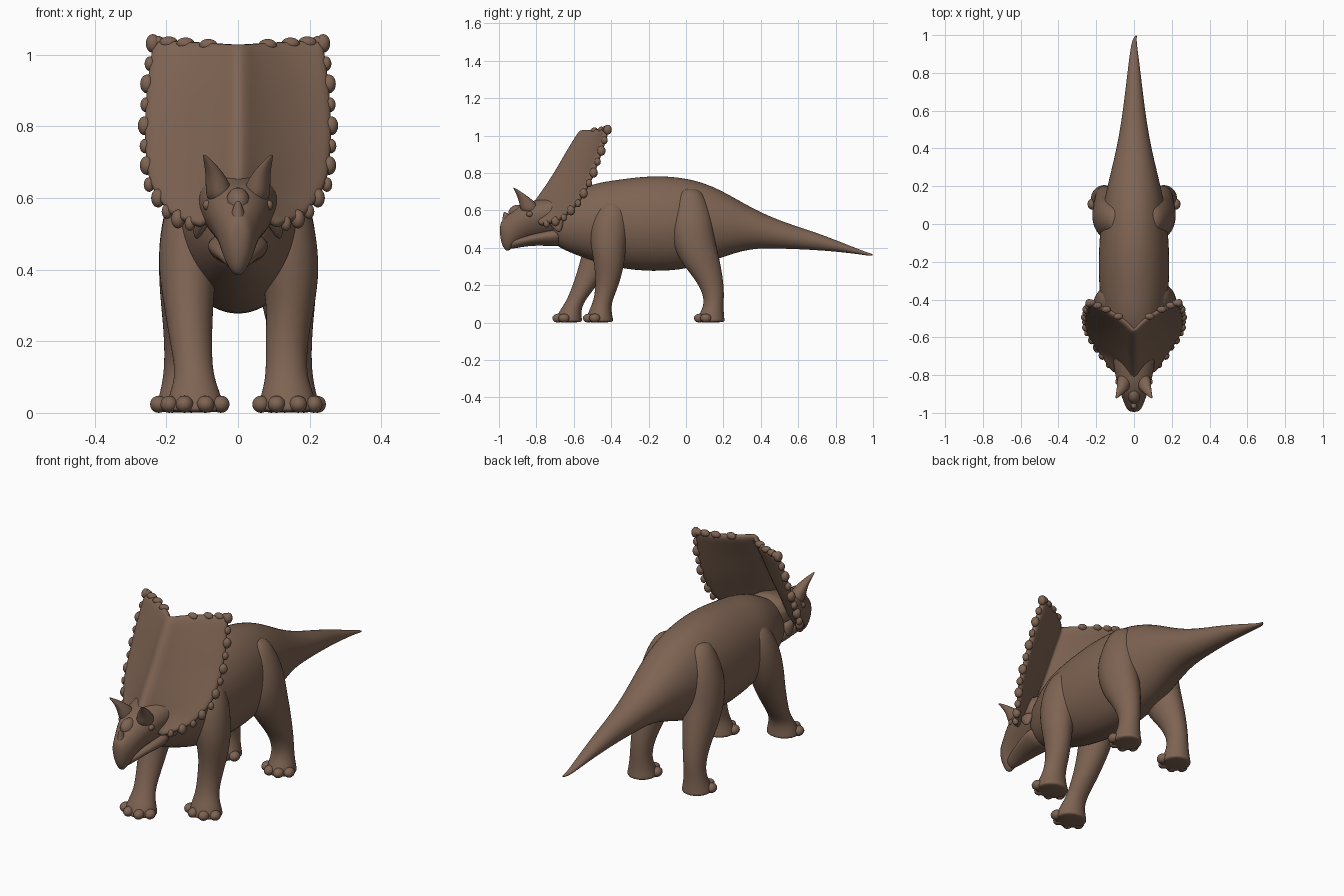
import bpy, bmesh, math
from mathutils import Vector, Matrix

cube = bpy.data.objects.get("Cube")
if cube:
    bpy.data.objects.remove(cube, do_unlink=True)

SKIN = (0.21, 0.127, 0.086, 1.0)
skin = bpy.data.materials.new("brown skin")
skin.use_nodes = True
skin.diffuse_color = SKIN
bsdf = next(n for n in skin.node_tree.nodes if n.type == 'BSDF_PRINCIPLED')
bsdf.inputs["Base Color"].default_value = SKIN
bsdf.inputs["Roughness"].default_value = 0.8


def finish(name, bm, subdivide=0, thickness=0):
    """Turn a bmesh into a smooth skin-coloured object."""
    bmesh.ops.recalc_face_normals(bm, faces=bm.faces)
    mesh = bpy.data.meshes.new(name)
    bm.to_mesh(mesh)
    bm.free()
    mesh.materials.append(skin)
    mesh.shade_smooth()
    obj = bpy.data.objects.new(name, mesh)
    bpy.context.collection.objects.link(obj)
    if thickness:
        mod = obj.modifiers.new("thickness", 'SOLIDIFY')
        mod.thickness, mod.offset = thickness, 0
    if subdivide:
        mod = obj.modifiers.new("smooth", 'SUBSURF')
        mod.levels = mod.render_levels = subdivide
    return obj


def loft(name, sections, upright, side=1, taper=0.0, n=16):
    """Skin elliptical rings (x, y, z, half width, half depth)."""
    bm = bmesh.new()
    rings = []
    for x, y, z, a, b in sections:
        ring = []
        for i in range(n):
            t = math.tau * i / n
            u, v = math.cos(t) * a, math.sin(t) * b
            u *= 1 + taper * math.sin(t)
            offset = (u, v, 0) if upright else (u, 0, v)
            p = Vector((x, y, z)) + Vector(offset)
            ring.append(bm.verts.new((p.x * side, p.y, p.z)))
        rings.append(ring)
    for r, s in zip(rings, rings[1:]):
        for i in range(n):
            j = (i + 1) % n
            bm.faces.new((r[i], r[j], s[j], s[i]))
    bm.faces.new(rings[0])
    bm.faces.new(rings[-1])
    return finish(name, bm, 2)


def profile(rows):
    """Convert (y, top, bottom, half width) into ring sections."""
    return [(0, y, (t + b) / 2, w, (t - b) / 2) for y, t, b, w in rows]


def blobs(name, items):
    """Group of ellipsoids given as (centre, radii)."""
    bm = bmesh.new()
    for centre, radii in items:
        m = Matrix.Translation(centre) @ Matrix.Diagonal((*radii, 1))
        bmesh.ops.create_uvsphere(bm, u_segments=14, v_segments=10, radius=1, matrix=m)
    return finish(name, bm)


def along(points, t):
    """Point at fraction t of a polyline."""
    f = min(max(t, 0), 0.9999) * (len(points) - 1)
    i = int(f)
    return Vector(points[i]).lerp(Vector(points[i + 1]), f - i)


# Trunk, neck and tail
body = profile([
    (-.74, .61, .43, .07), (-.62, .69, .37, .125), (-.5, .75, .325, .17),
    (-.36, .77, .285, .188), (-.18, .795, .265, .194), (.02, .78, .28, .18),
    (.18, .72, .34, .15), (.34, .62, .397, .108), (.5, .545, .395, .074),
    (.7, .483, .388, .047), (.88, .41, .372, .026), (.97, .375, .358, .012)])
body.append((.012, 1.0, .362, .005, .005))
loft("body_and_tail", body, False)

# Head: wedge-shaped skull with hooked beak, and lower jaw
loft("skull", profile([
    (-.995, .52, .47, .015), (-.985, .55, .41, .035), (-.955, .575, .37, .05),
    (-.925, .605, .405, .06), (-.88, .635, .435, .078), (-.82, .655, .45, .095),
    (-.73, .67, .46, .112), (-.62, .7, .46, .11)]), False, taper=.25)
loft("lower_jaw", profile([
    (-.95, .44, .395, .02), (-.92, .45, .395, .04), (-.85, .47, .41, .06),
    (-.75, .5, .412, .085), (-.65, .52, .40, .09)]), False, taper=.2)
loft("nose_horn", [(0, -.95, .52, .03, .038), (0, -.957, .56, .018, .024),
                   (0, -.965, .585, .010, .012), (0, -.97, .592, .004, .004)], True)
blobs("nose_bridge", [((0, -.9, .585), (.035, .05, .045))])

# Neck frill: a V-shaped shield folded along its midline
MID = [(0, -.88, .58), (0, -.8, .64), (0, -.75, .71), (0, -.69, .8),
       (0, -.62, .92), (0, -.55, 1.03)]
EDGE = [(.11, -.78, .52), (.19, -.665, .55), (.25, -.575, .64),
        (.262, -.505, .77), (.255, -.455, .91), (.236, -.415, 1.045)]
ROWS, COLS = 14, 20
bm = bmesh.new()
grid = []
for r in range(ROWS + 1):
    m, e = along(MID, r / ROWS), along(EDGE, r / ROWS)
    line = []
    for c in range(COLS + 1):
        u = 2 * c / COLS - 1
        p = m.lerp(e, abs(u))
        p.y += .018 * math.sin(math.pi * abs(u)) - .014 * max(0, 1 - abs(u) * 8)
        line.append(bm.verts.new((math.copysign(p.x, u), p.y, p.z)))
    grid.append(line)
for a, b in zip(grid, grid[1:]):
    for c in range(COLS):
        bm.faces.new((a[c], a[c + 1], b[c + 1], b[c]))
finish("neck_frill", bm, 1, .028)

# Scalloped knobs around the frill
knobs = []
for s in (-1, 1):
    for k in range(12):
        p = along(EDGE, .06 + .92 * k / 11)
        size = .85 + .25 * (k % 2)
        knobs.append(((p.x * s, p.y, p.z), (.018 * size, .02 * size, .024 * size)))
    for u in (.35, .62, .82, .97):
        p = Vector(MID[-1]).lerp(Vector(EDGE[-1]), u)
        p.y += .015 * math.sin(math.pi * u)
        knobs.append(((p.x * s, p.y, p.z - .008), (.026, .018, .017)))
blobs("frill_knobs", knobs)

# Paired head details
for s, label in ((1, "left"), (-1, "right")):
    loft(label + "_brow_horn", [
        (.048, -.825, .58, .042, .06), (.055, -.845, .64, .036, .046),
        (.07, -.878, .68, .022, .026), (.086, -.905, .707, .011, .013),
        (.095, -.922, .722, .003, .003)], True, s)
    loft(label + "_cheek_spike", [
        (.095, -.70, .56, .03, .05), (.108, -.69, .515, .02, .032),
        (.115, -.68, .485, .006, .01)], True, s)
    blobs(label + "_eye", [((.085 * s, -.835, .58), (.014, .018, .015))])

# Legs, from shoulder or hip down to the sole
FRONT_LEFT = [
    (.10, -.39, .66, .05, .05), (.115, -.40, .59, .085, .095), (.13, -.41, .5, .09, .105),
    (.145, -.415, .4, .085, .095), (.148, -.41, .3, .068, .08), (.135, -.42, .2, .06, .062),
    (.135, -.447, .11, .057, .05), (.138, -.46, .06, .072, .062),
    (.138, -.462, .015, .085, .075), (.138, -.462, 0, .085, .075)]
FRONT_RIGHT = [
    (.10, -.40, .66, .05, .05), (.115, -.41, .59, .085, .095), (.13, -.43, .5, .09, .105),
    (.142, -.455, .4, .083, .095), (.138, -.49, .3, .07, .085), (.132, -.54, .2, .06, .066),
    (.122, -.595, .11, .052, .048), (.12, -.62, .06, .07, .06),
    (.12, -.627, .015, .083, .073), (.12, -.627, 0, .083, .073)]
HIND = [
    (.09, .02, .72, .04, .05), (.105, .025, .66, .07, .085), (.125, .03, .55, .088, .115),
    (.135, .035, .45, .09, .118), (.138, .07, .34, .083, .112), (.145, .115, .25, .066, .082),
    (.152, .145, .17, .054, .06), (.155, .15, .1, .054, .052),
    (.157, .138, .05, .064, .065), (.157, .132, .015, .074, .076), (.157, .132, 0, .074, .076)]

for label, rings, s in (("front_left", FRONT_LEFT, 1), ("front_right", FRONT_RIGHT, -1),
                        ("hind_left", HIND, 1), ("hind_right", HIND, -1)):
    loft(label + "_leg", rings, True, s)
    x, y, _, w, d = rings[-1]
    toes = []
    for k in range(4):
        a = math.radians(-66 + 44 * k)
        centre = ((x + math.sin(a) * w * .95) * s, y - math.cos(a) * d * .85, .024)
        toes.append((centre, (.025, .03, .024)))
    blobs(label + "_toes", toes)
